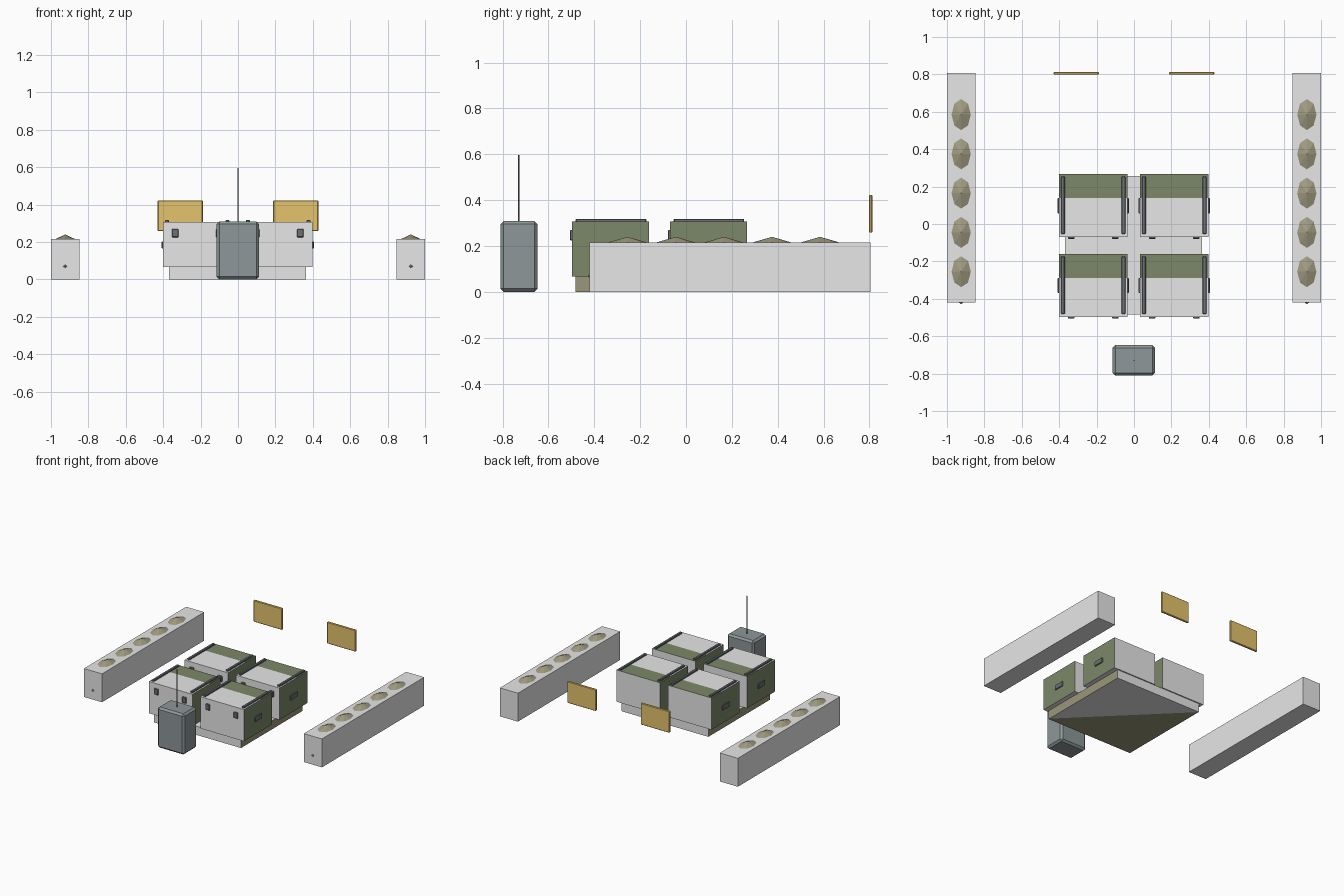
import bpy, bmesh
from mathutils import Matrix

if "Cube" in bpy.data.objects:
    bpy.data.objects.remove(bpy.data.objects["Cube"])


def material(name, rgb):
    m = bpy.data.materials.new(name)
    m.diffuse_color = (*rgb, 1)
    m.use_nodes = True
    m.node_tree.nodes["Principled BSDF"].inputs["Base Color"].default_value = m.diffuse_color
    return m


GREY = material("light grey", (0.8, 0.8, 0.8))
GREEN = material("crate green", (0.20, 0.25, 0.14))
KHAKI = material("sandbag khaki", (0.35, 0.33, 0.22))
OLIVE = material("pallet olive", (0.33, 0.31, 0.20))
STEEL = material("blue grey", (0.27, 0.31, 0.315))
DARK = material("dark strap", (0.15, 0.165, 0.18))
GOLD = material("ochre", (0.77, 0.55, 0.145))


def finish(name, bm, mats):
    bm.normal_update()
    me = bpy.data.meshes.new(name)
    bm.to_mesh(me)
    bm.free()
    for m in mats:
        me.materials.append(m)
    ob = bpy.data.objects.new(name, me)
    bpy.context.collection.objects.link(ob)
    return ob


def box_bm(x0, x1, y0, y1, z0, z1):
    bm = bmesh.new()
    mat = Matrix.Translation(((x0 + x1) / 2, (y0 + y1) / 2, (z0 + z1) / 2)) @ \
        Matrix.Diagonal((x1 - x0, y1 - y0, z1 - z0, 1))
    bmesh.ops.create_cube(bm, size=1, matrix=mat)
    bm.normal_update()
    return bm


def box(name, bounds, mat, bevel=0):
    bm = box_bm(*bounds)
    if bevel:
        bmesh.ops.bevel(bm, geom=bm.edges[:], offset=bevel, segments=1,
                        affect='EDGES', profile=0.5)
    return finish(name, bm, [mat])


def cut(bm, point, normal):
    bmesh.ops.bisect_plane(bm, geom=bm.verts[:] + bm.edges[:] + bm.faces[:],
                           plane_co=point, plane_no=normal)
    bm.normal_update()


def crate(cx, cy):
    hx, hy, z0, z1 = 0.183, 0.168, 0.066, 0.307
    # shell: green sides and green rear part of the lid
    bm = box_bm(cx - hx, cx + hx, cy - hy, cy + hy, z0, z1)
    split = cy + 0.04
    cut(bm, (cx, split, 0), (0, 1, 0))
    for f in bm.faces:
        rear_lid = f.normal.z > 0.9 and f.calc_center_median().y > split
        f.material_index = int(rear_lid or abs(f.normal.x) > 0.9)
    finish("crate", bm, [GREY, GREEN])
    for s in (-1, 1):
        # lid rails, side handles and front latches
        rx = cx + s * 0.162
        box("lid_rail", (rx - 0.01, rx + 0.01, cy - 0.152, cy + 0.156, 0.3, 0.318),
            DARK, 0.003)
        sx = cx + s * hx
        box("side_handle", (sx - 0.007, sx + 0.007, cy - 0.041, cy + 0.041, 0.165, 0.203),
            DARK, 0.003)
        lx = cx + s * 0.118
        box("front_latch", (lx - 0.017, lx + 0.017, cy - hy - 0.009, cy - hy + 0.01,
                            0.225, 0.27), DARK, 0.003)


for cx in (-0.218, 0.215):
    for cy in (-0.329, 0.098):
        crate(cx, cy)

# pallet with olive sides and a two-tone underside
bm = box_bm(-0.368, 0.363, -0.483, 0.257, 0, 0.066)
cut(bm, (0, -0.113, 0), (1, 1, 0))
for f in bm.faces:
    c = f.calc_center_median()
    below = f.normal.z < -0.9 and c.x + c.y + 0.113 < 0
    f.material_index = int(below or abs(f.normal.x) > 0.9)
finish("pallet", bm, [GREY, OLIVE])


def sandbag(x, y, z, height):
    bm = bmesh.new()
    bmesh.ops.create_uvsphere(bm, u_segments=8, v_segments=4, radius=1,
                              matrix=Matrix.Translation((x, y, z)) @
                              Matrix.Diagonal((0.073, 0.117, height, 1)))
    finish("sandbag", bm, [KHAKI])


# long side walls filled with two rows of sandbags
for s in (-1, 1):
    a, b = sorted((s * 0.848, s * 1.0))
    box("side_wall", (a, b, -0.421, 0.806, 0, 0.216), GREY)
    for i in range(5):
        sandbag(s * 0.924, -0.255 + 0.21 * i, 0.158, 0.082)
        sandbag(s * 0.924, -0.311 + 0.21 * i, 0.07, 0.068)

# wall signs
for s in (-1, 1):
    a, b = sorted((s * 0.188, s * 0.43))
    box("sign_board", (a, b, 0.798, 0.814, 0.258, 0.422), GOLD, 0.004)

# field set with an aerial
box("field_set", (-0.114, 0.112, -0.81, -0.648, 0, 0.309), STEEL, 0.014)
bm = bmesh.new()
bmesh.ops.create_cone(bm, cap_ends=True, segments=6, radius1=0.004, radius2=0.003,
                      depth=0.3, matrix=Matrix.Translation((0, -0.73, 0.446)))
finish("aerial", bm, [DARK])
